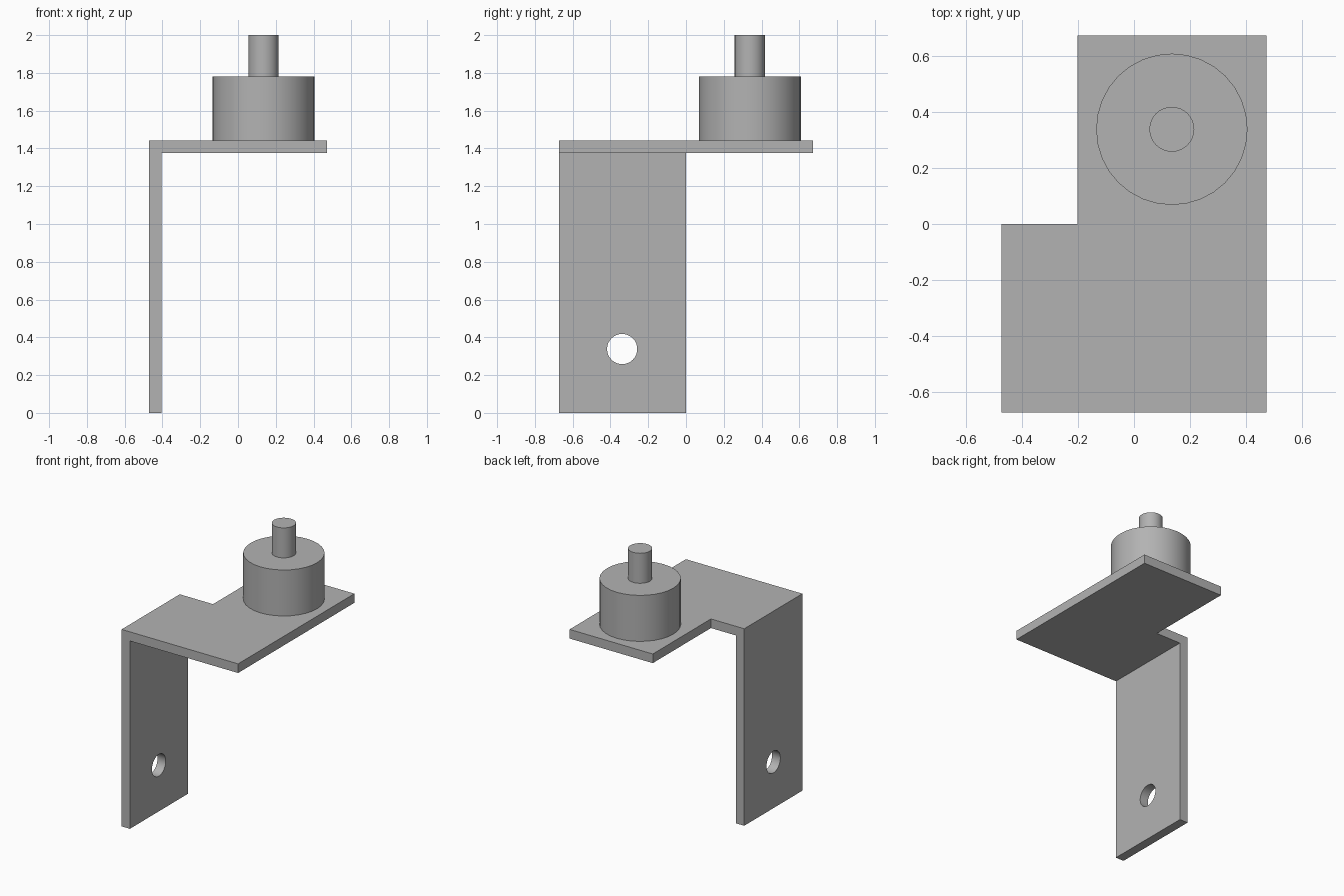
import bpy, bmesh
from mathutils import Vector

cube = bpy.data.objects.get("Cube")
if cube:
    bpy.data.objects.remove(cube)

# Single grey metal colour
metal = bpy.data.materials.new("grey metal")
metal.use_nodes = True
GREY = (0.45, 0.45, 0.45, 1)
metal.diffuse_color = GREY
metal.node_tree.nodes["Principled BSDF"].inputs["Base Color"].default_value = GREY

# Main dimensions
LEFT, RIGHT, INNER, NOTCH = -0.472, 0.472, -0.405, -0.202
FRONT, MIDDLE, BACK = -0.673, 0.0, 0.673
UNDER, TOP = 1.376, 1.443
BOSS_X, BOSS_Y = 0.135, 0.338


def add_object(name, bm):
    bmesh.ops.recalc_face_normals(bm, faces=bm.faces)
    mesh = bpy.data.meshes.new(name)
    bm.to_mesh(mesh)
    bm.free()
    obj = bpy.data.objects.new(name, mesh)
    bpy.context.collection.objects.link(obj)
    mesh.materials.append(metal)
    return obj


def select_only(obj):
    bpy.ops.object.select_all(action='DESELECT')
    obj.select_set(True)
    bpy.context.view_layer.objects.active = obj


def pull(bm, face, offset):
    """Extrude one face, remove the old face and return the new one."""
    result = bmesh.ops.extrude_face_region(bm, geom=[face])["geom"]
    new = next(g for g in result if isinstance(g, bmesh.types.BMFace))
    bmesh.ops.translate(bm, vec=Vector(offset), verts=new.verts)
    if face.is_valid:
        bmesh.ops.delete(bm, geom=[face], context='FACES_ONLY')
    return new


def facing(bm, axis, sign):
    """Face furthest along an axis direction."""
    return max(bm.faces, key=lambda f: sign * f.calc_center_median()[axis])


# Bracket: grow the leg, the arm and the rear tab from the corner block
bm = bmesh.new()
bmesh.ops.create_cube(bm, size=1)
for v in bm.verts:
    v.co = (INNER if v.co.x > 0 else LEFT,
            MIDDLE if v.co.y > 0 else FRONT,
            TOP if v.co.z > 0 else UNDER)
pull(bm, facing(bm, 2, -1), (0, 0, -UNDER))
arm = max((f for f in bm.faces if f.calc_center_median().z > UNDER),
          key=lambda f: f.calc_center_median().x)
arm = pull(bm, arm, (NOTCH - INNER, 0, 0))
pull(bm, arm, (RIGHT - NOTCH, 0, 0))
bm.normal_update()
tab = max((f for f in bm.faces if abs(f.calc_center_median().y - MIDDLE) < 1e-4),
          key=lambda f: f.calc_center_median().x)
pull(bm, tab, (0, BACK - MIDDLE, 0))
bmesh.ops.recalc_face_normals(bm, faces=bm.faces)
bmesh.ops.dissolve_limit(bm, angle_limit=0.02, verts=bm.verts, edges=bm.edges)
bracket = add_object("bracket", bm)

# Mounting hole through the leg
bpy.ops.mesh.primitive_cylinder_add(vertices=32, radius=0.08, depth=0.4,
                                    location=(LEFT, -0.338, 0.338),
                                    rotation=(0, 1.5708, 0))
cutter = bpy.context.object
cutter.name = "hole_cutter"
cut = bracket.modifiers.new("mounting hole", 'BOOLEAN')
cut.object = cutter
cut.solver = 'EXACT'
select_only(bracket)
bpy.ops.object.modifier_apply(modifier=cut.name)
bpy.data.objects.remove(cutter)
bpy.ops.object.shade_smooth_by_angle(angle=0.6)

# Round boss and its shaft
for name, radius, bottom, top in (("boss", 0.27, TOP, 1.78),
                                  ("shaft", 0.08, 1.78, 2.0)):
    bpy.ops.mesh.primitive_cylinder_add(
        vertices=32, radius=radius, depth=top - bottom,
        location=(BOSS_X, BOSS_Y, (top + bottom) / 2))
    part = bpy.context.object
    part.name = name
    part.data.materials.append(metal)
    bpy.ops.object.shade_smooth_by_angle(angle=0.6)
